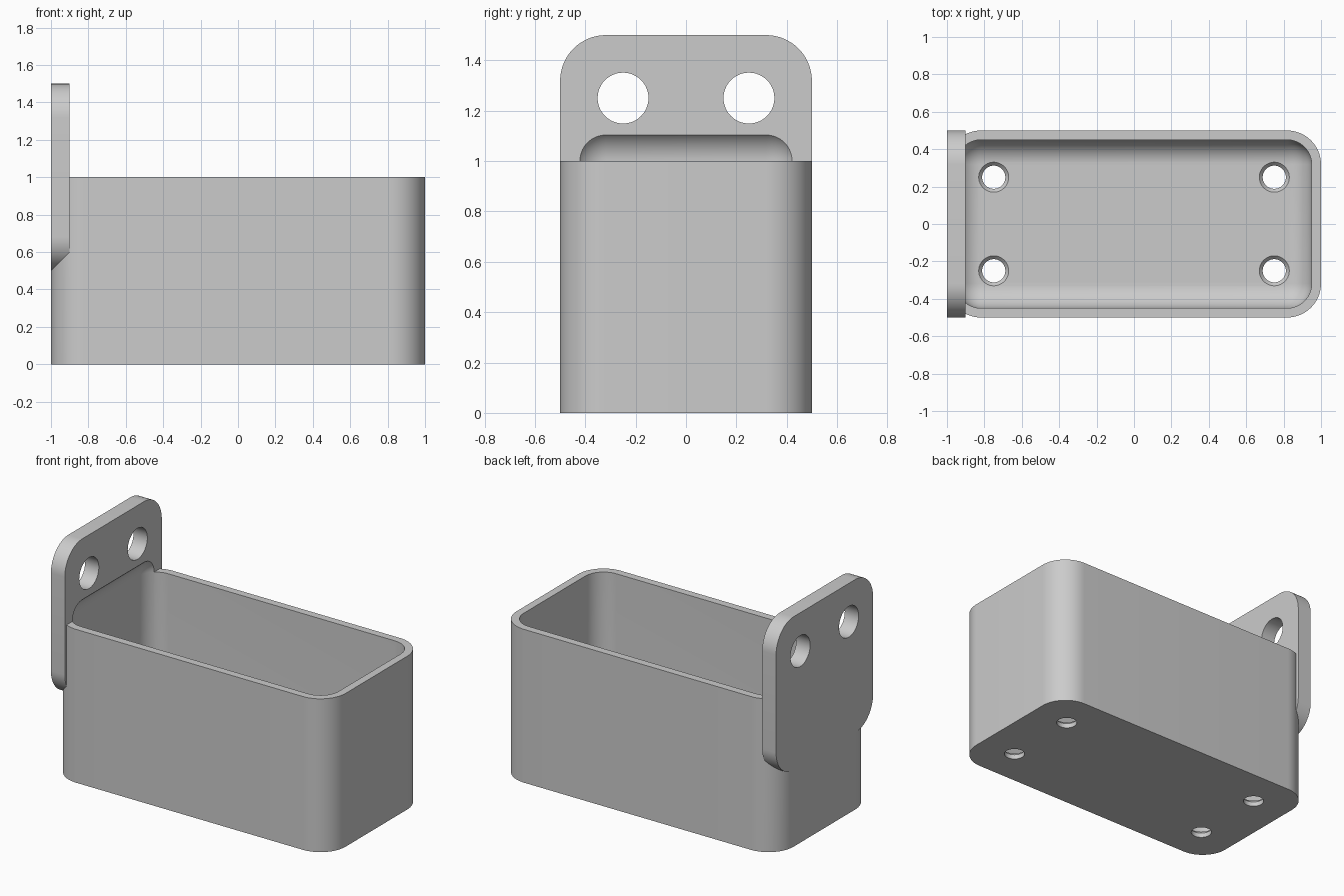
import bpy
import bmesh
from mathutils import Matrix, Vector

old = bpy.data.objects.get("Cube")
if old:
    bpy.data.objects.remove(old, do_unlink=True)

RADIUS = 0.182          # outer corner radius, shared by the bin and the plate
WALL = 0.05
INNER = RADIUS - WALL

grey = bpy.data.materials.new("plain grey")
grey.use_nodes = True
grey.diffuse_color = (0.6, 0.6, 0.6, 1)
grey.node_tree.nodes["Principled BSDF"].inputs["Base Color"].default_value = (0.6, 0.6, 0.6, 1)


def to_object(bm, name):
    bmesh.ops.recalc_face_normals(bm, faces=bm.faces)
    mesh = bpy.data.meshes.new(name)
    bm.to_mesh(mesh)
    bm.free()
    mesh.materials.append(grey)
    obj = bpy.data.objects.new(name, mesh)
    bpy.context.collection.objects.link(obj)
    return obj


def rounded_box(name, low, high, radius, axis=None):
    """Box with edges along one axis rounded, or all edges if axis is None."""
    low, high = Vector(low), Vector(high)
    bm = bmesh.new()
    bmesh.ops.create_cube(bm, size=1)
    bmesh.ops.scale(bm, vec=high - low, verts=bm.verts)
    bmesh.ops.translate(bm, vec=(low + high) / 2, verts=bm.verts)
    edges = [e for e in bm.edges if axis is None
             or abs(e.verts[0].co[axis] - e.verts[1].co[axis]) > 0.01]
    bmesh.ops.bevel(bm, geom=edges, offset=radius, segments=16,
                    profile=0.5, affect='EDGES')
    return to_object(bm, name)


def drill(name, centre, r1, r2, depth, axis='Z'):
    bm = bmesh.new()
    turn = Matrix.Rotation(1.5707963, 4, 'Y') if axis == 'X' else Matrix()
    bmesh.ops.create_cone(bm, cap_ends=True, segments=48, radius1=r1, radius2=r2,
                          depth=depth, matrix=Matrix.Translation(centre) @ turn)
    return to_object(bm, name)


def combine(target, other, operation):
    mod = target.modifiers.new(operation.lower(), 'BOOLEAN')
    mod.operation, mod.solver, mod.object = operation, 'EXACT', other
    bpy.context.view_layer.objects.active = target
    bpy.ops.object.modifier_apply(modifier=mod.name)
    bpy.data.objects.remove(other, do_unlink=True)


# Outer bin and the mounting plate on its end
bin_body = rounded_box("wall_mounted_bin", (-1, -0.5, 0), (1, 0.5, 1), RADIUS, axis=2)
plate = rounded_box("mounting_plate", (-1, -0.5, 0.5), (-0.9, 0.5, 1.5), RADIUS, axis=0)
combine(bin_body, plate, 'UNION')

# Hollow with rounded edges, which also scoops into the plate above the rim
cavity = rounded_box("cavity_cutter", (-1 + WALL, -0.5 + WALL, WALL),
                     (1 - WALL, 0.5 - WALL, 1 + INNER), INNER)
combine(bin_body, cavity, 'DIFFERENCE')

for y in (-0.25, 0.25):
    # Screw holes through the plate
    combine(bin_body, drill("screw_cutter", (-0.95, y, 1.25), 0.101, 0.101, 0.3, 'X'), 'DIFFERENCE')
    # Countersunk drain holes in the floor
    for x in (-0.75, 0.75):
        combine(bin_body, drill("drain_cutter", (x, y, 0), 0.062, 0.062, 0.3), 'DIFFERENCE')
        combine(bin_body, drill("sink_cutter", (x, y, 0.05), 0.062, 0.098, 0.04), 'DIFFERENCE')

bpy.ops.object.select_all(action='DESELECT')
bin_body.select_set(True)
bpy.context.view_layer.objects.active = bin_body
bpy.ops.object.shade_smooth_by_angle(angle=0.5)
